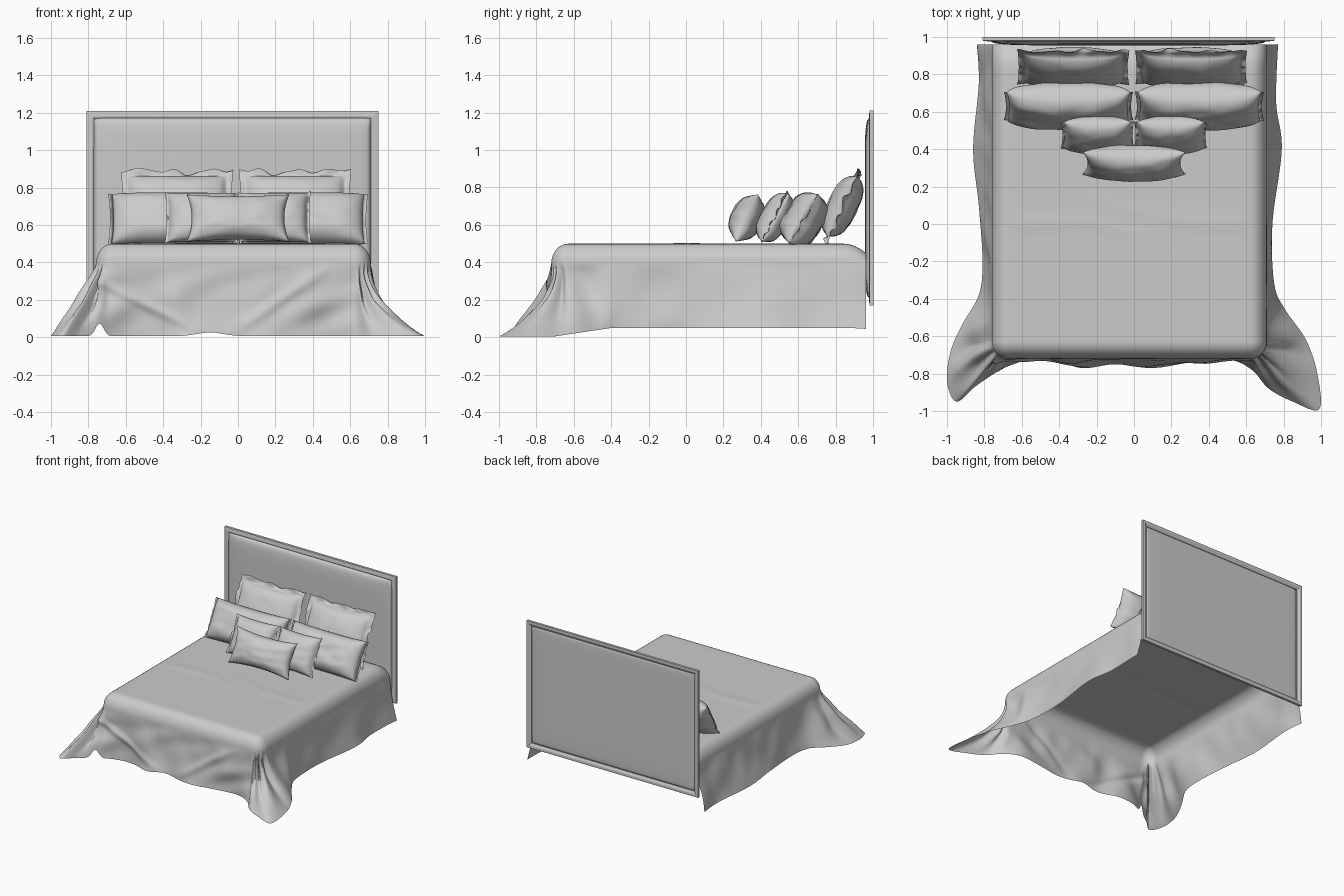
import bpy
import bmesh
from math import sin, pi, radians, exp
from mathutils import Vector, Matrix, noise

cube = bpy.data.objects.get("Cube")
if cube:
    bpy.data.objects.remove(cube, do_unlink=True)

GREY = (0.6, 0.6, 0.6, 1)
fabric = bpy.data.materials.new("plain grey")
fabric.use_nodes = True
fabric.diffuse_color = GREY
fabric.node_tree.nodes["Principled BSDF"].inputs["Base Color"].default_value = GREY


def finish(name, bm, smooth=True):
    bmesh.ops.recalc_face_normals(bm, faces=bm.faces)
    mesh = bpy.data.meshes.new(name)
    bm.to_mesh(mesh)
    bm.free()
    obj = bpy.data.objects.new(name, mesh)
    bpy.context.collection.objects.link(obj)
    mesh.materials.append(fabric)
    if smooth:
        mesh.shade_smooth()


def clamp(value, low, high):
    return max(low, min(high, value))


def catmull(points, steps):
    """Smooth open curve through the points."""
    padded = [points[0]] + points + [points[-1]]
    curve = []
    for a, b, c, d in zip(padded, padded[1:], padded[2:], padded[3:]):
        for k in range(steps):
            t = k / steps
            curve.append(b + (c - a) * t / 2 + (a * 2 - b * 5 + c * 4 - d) * t * t / 2
                         + (b * 3 - a - c * 3 + d) * t ** 3 / 2)
    return curve + [points[-1]]


# Bedcover: hem outline on plan, from the back right corner round the front
HEM = [(-.84, .96), (-.83, .75), (-.86, .4), (-.83, .1), (-.81, -.2), (-.83, -.38),
       (-.92, -.54), (-.98, -.68), (-1, -.84), (-.95, -.95), (-.85, -.87), (-.73, -.79),
       (-.6, -.73), (-.45, -.72), (-.28, -.77), (-.1, -.75), (.1, -.77), (.3, -.74),
       (.5, -.72), (.63, -.78), (.72, -.88), (.85, -.95), (.99, -.99), (.98, -.8),
       (.92, -.62), (.81, -.46), (.75, -.32), (.74, 0), (.79, .4), (.76, .65), (.77, .96)]
TOP, ROUND, DROP = .5, .09, .11


def cover_column(hem, i):
    """Points from the middle of the bed, over the edge and down to the hem."""
    inner = Vector((clamp(hem.x, -.67, .62), max(hem.y, -.63)))
    out = (hem - inner).normalized()
    spine = Vector((-.02, max(inner.y, -.2)))
    column = []
    for k in range(4, 12):
        p = spine.lerp(inner, k / 12)
        crease = .005 * exp(-((p.y - .02 + .06 * p.x ** 2) / .03) ** 2)
        column.append(Vector((p.x, p.y, TOP + crease)))
    for k in range(8):
        a = k / 8 * pi / 2
        p = inner + out * ROUND * sin(a)
        column.append(Vector((p.x, p.y, TOP - DROP * (1 - sin(pi / 2 - a)))))
    edge = inner + out * ROUND
    flare = (hem - edge).length
    front = hem.y < -.7
    low = .005 + .045 * clamp((hem.y + .7) / .3, 0, 1)
    low += .07 * exp(-((hem.x + .74) / .03) ** 2) * front
    low += .02 * exp(-((hem.x + .15) / .1) ** 2) * front
    ease = 1.1 + clamp(flare * 4, 0, 1) * (.7 + .4 * hem.x)
    for k in range(25):
        t = k / 24
        p = edge.lerp(hem, t ** ease)
        z = (TOP - DROP) * (1 - t) + low * t
        sway = t * (1 - t) * 4
        fold = .025 * sway * noise.noise(Vector((p.x * 5, p.y * 5, z * 3)))
        fold += .02 * sway * min(flare * 4, 1) * sin(i * .42 + z * 6)
        if out.y < -.8:
            # long diagonal pulls across the foot of the bed
            fold += .03 * sway * sin((p.x - 1.5 * z) * 13) * noise.noise(Vector((p.x * 2, 3, z * 4)))
            fold += .02 * sway * exp(-((p.x - 1.4 * z + .05) / .05) ** 2)
            fold += .015 * sway * exp(-((p.x + 2 * z + .15) / .05) ** 2)
        p = p + out * fold
        column.append(Vector((p.x, p.y, max(z, 0))))
    for v in column:
        v.z -= .05 * clamp((v.y - .84) / .12, 0, 1) ** 2 * v.z / TOP
    return column


bm = bmesh.new()
outline = catmull([Vector(p) for p in HEM], 10)
columns = [[bm.verts.new(v) for v in cover_column(h, i)] for i, h in enumerate(outline)]
for a, b in zip(columns, columns[1:]):
    for k in range(len(a) - 1):
        bm.faces.new((a[k], a[k + 1], b[k + 1], b[k]))
# Flat middle: strips joining the two sides, back to front
starts = [c[0] for c in columns]
for i in range(len(starts) // 2):
    quad = (starts[i], starts[i + 1], starts[-2 - i], starts[-1 - i])
    if max(quad[0].co.y - quad[1].co.y, quad[3].co.y - quad[2].co.y) > .0005:
        bm.faces.new(quad)
bmesh.ops.remove_doubles(bm, verts=bm.verts, dist=.0003)
finish("bedcover", bm)


def cushion(name, centre, size, lean, border=(0, 0), pinch=.08, power=2.4, back=1, wrinkle=.1, seed=0):
    """Stuffed panel: two bulging grids welded at the seam, with a flat border."""
    width, height, depth = size
    bm = bmesh.new()
    for side in (1, -1):
        grid = bmesh.ops.create_grid(bm, x_segments=48, y_segments=40, size=1)
        for vert in grid["verts"]:
            u, v = vert.co.x, vert.co.y
            bu = min(abs(u) / (1 - border[0]), 1)
            bv = min(abs(v) / (1 - border[1]), 1)
            puff = ((1 - bu ** power) * (1 - bv ** power)) ** .5
            rough = noise.noise(Vector((u * 2.5 + seed, v * 2.5, side)))
            flap = max(abs(u) - 1 + border[0], abs(v) - 1 + border[1], 0) * (max(border) > 0)
            wave = flap * .3 * noise.noise(Vector((u * 3.5 + seed, v * 3.5, 0)))
            vert.co = (u * width / 2 * (1 - pinch * (1 - v * v) * abs(u)),
                       v * height / 2 * (1 - pinch * 1.5 * (1 - u * u) * abs(v)) + wave * .6,
                       side * depth / 2 * puff * (1 + wrinkle * rough) * (1 if side > 0 else back) + wave)
    bmesh.ops.remove_doubles(bm, verts=bm.verts, dist=.0002)
    bm.transform(Matrix.Translation(centre) @ Matrix.Rotation(radians(90 - lean), 4, "X"))
    finish(name, bm)


# Pillows in mirrored pairs, then the single front cushion
for side, label in ((-1, "right"), (1, "left")):
    cushion(label + "_back_sham", (side * .315 - .01, .835, .7), (.6, .43, .16), 26,
            (.12, .15), .03, seed=side + 2)
    cushion(label + "_long_pillow", (side * .35, .63, .63), (.69, .31, .2), 30,
            (.05, 0), .03, power=3.5, seed=side + 5)
    cushion(label + "_square_pillow", (side * .195, .475, .64), (.39, .3, .15), 29,
            (.1, 0), .04, power=2.8, seed=side + 8)
cushion("front_cushion", (0, .325, .637), (.55, .28, .17), 25, pinch=.1, seed=9)

# Headboard: padded panel in a mitred frame
cushion("headboard_panel", (-.03, .984, .69), (1.5, .98, .058), 0,
        pinch=0, power=9, back=.25, wrinkle=0)

bm = bmesh.new()
rings = []
for sx, sz in ((-1, -1), (1, -1), (1, 1), (-1, 1)):
    ring = []
    for inset, y in ((0, .98), (0, 1), (.02, 1), (.04, .99), (.04, .98), (.03, .976)):
        ring.append(bm.verts.new((-.03 + sx * (.78 - inset), y, .69 + sz * (.52 - inset))))
    rings.append(ring)
for a, b in zip(rings, rings[1:] + rings[:1]):
    for k in range(len(a)):
        n = (k + 1) % len(a)
        bm.faces.new((a[k], a[n], b[n], b[k]))
finish("headboard_frame", bm, smooth=False)
